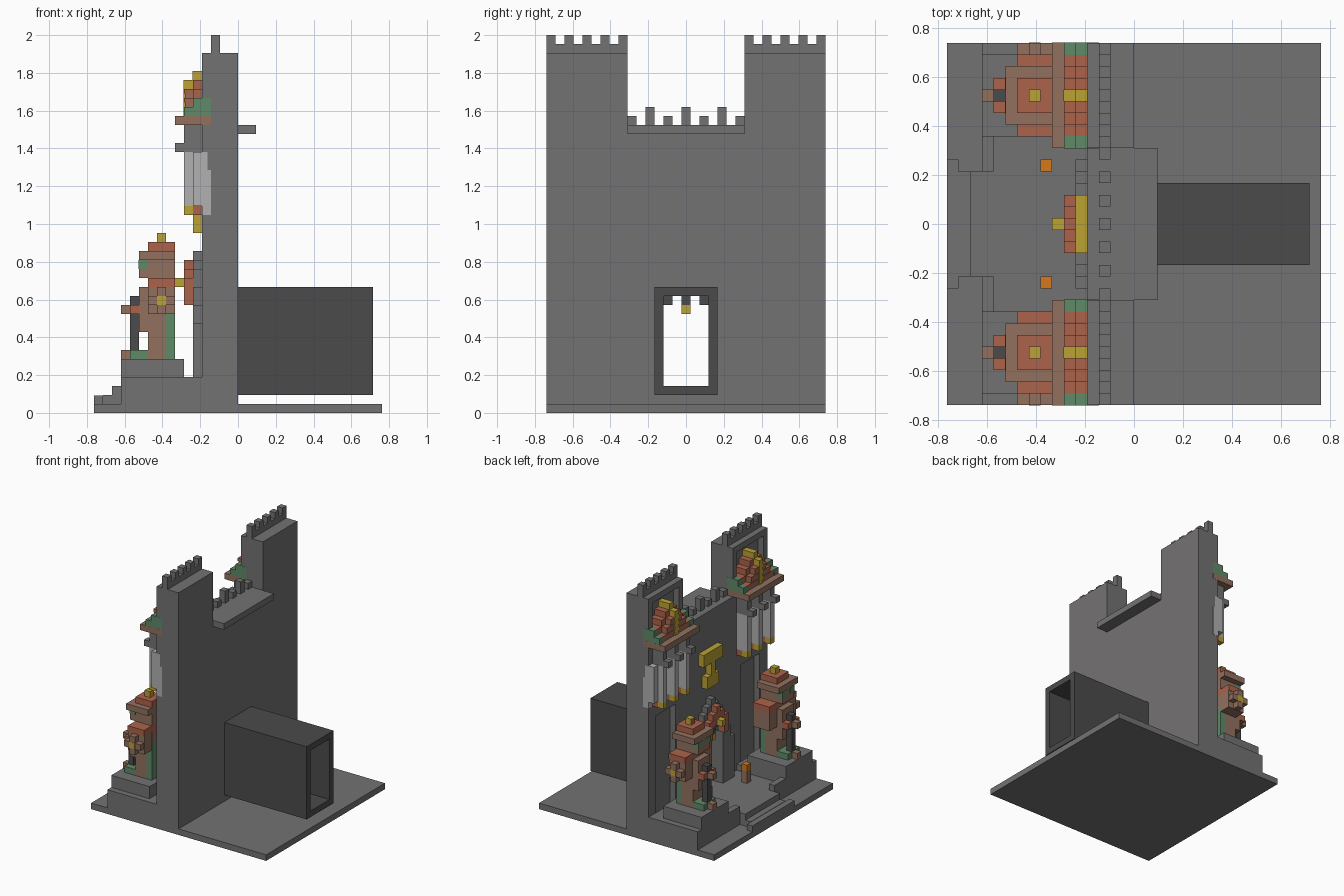
import bpy
import bmesh

default_cube = bpy.data.objects.get("Cube")
if default_cube:
    bpy.data.objects.remove(default_cube, do_unlink=True)

UNIT = 1 / 21      # one building block
TOWER = 11         # distance of tower axis from the middle


def make_material(name, red, green, blue):
    material = bpy.data.materials.new(name)
    material.use_nodes = True
    colour = (red, green, blue, 1)
    material.diffuse_color = colour
    shader = next(n for n in material.node_tree.nodes if n.type == "BSDF_PRINCIPLED")
    shader.inputs["Base Color"].default_value = colour
    return material


STONE = make_material("stone grey", .175, .17, .17)
DARK = make_material("dark grey", .07, .07, .07)
BROWN = make_material("clay brown", .29, .165, .115)
RED = make_material("brick red", .41, .125, .07)
GOLD = make_material("gold", .5, .36, .035)
GREEN = make_material("moss green", .115, .255, .14)
PALE = make_material("pale grey", .44, .44, .44)
ORANGE = make_material("flame orange", .66, .19, .01)


def build(name, material, boxes, mirror=False):
    """One object from boxes, each given as x, y and z ranges in blocks."""
    mesh = bpy.data.meshes.new(name)
    bm = bmesh.new()
    for x_range, y_range, z_range in boxes:
        sides = [y_range]
        if mirror:
            sides.append((-y_range[1], -y_range[0]))
        for side in sides:
            ranges = (x_range, side, z_range)
            cube = bmesh.ops.create_cube(bm, size=1)["verts"]
            for vert in cube:
                for axis, (low, high) in enumerate(ranges):
                    vert.co[axis] = (high if vert.co[axis] > 0 else low) * UNIT
    bm.to_mesh(mesh)
    bm.free()
    mesh.materials.append(material)
    obj = bpy.data.objects.new(name, mesh)
    bpy.context.collection.objects.link(obj)
    return obj


def pair(name, material, *boxes):
    return build(name, material, boxes, mirror=True)


def single(name, material, *boxes):
    return build(name, material, boxes)


def about(half, centre=0):
    """Range of the given half width around a centre."""
    return (centre - half, centre + half)


def tower(half):
    return about(half, TOWER)


# Ground, steps and terrace
single("ground_slab", STONE, ((-16, 16), about(15.5), (0, 1)))
single("front_steps", STONE,
       ((-16, -15), about(5.5), (1, 1.95)),
       ((-15, -14), about(4.5), (1, 2)),
       ((-14, -12), about(4.5), (1, 3)))
single("terrace_floor", STONE, ((-12, -3), about(7.5), (1, 3)))
pair("terrace_kerb", STONE, ((-13, -12), (4.5, 7.5), (1, 4)))
pair("lower_pedestal", STONE, ((-13, -4), (7.5, 15.5), (1, 4)))
pair("upper_pedestal", STONE, ((-13, -6), tower(3.5), (4, 6)))

# Main wall with doorway and two towers
pair("wall_side", STONE, ((-3, 0), (2.5, 15.5), (1, 32)))
single("wall_over_door", STONE, ((-4, 0), about(2.5), (13, 32)))
single("wall_sill", STONE, ((-4, 0), about(2.5), (1, 3)))
pair("wall_facing", STONE,
     ((-4, -3), (2.5, 8.5), (1, 32)),
     ((-4, -3), (13.5, 15.5), (1, 32)),
     ((-4, -3), (8.5, 13.5), (20, 32)))
pair("tower_block", STONE, ((-3, 0), (6.5, 15.5), (32, 40)))
pair("tower_frame", STONE,
     ((-4, -3), (6.5, 7.5), (32, 40)),
     ((-4, -3), (14.5, 15.5), (32, 40)),
     ((-4, -3), (7.5, 14.5), (39, 40)))

# Battlements
pair("tower_parapet", STONE, ((-3, -2), (6.5, 15.5), (40, 41)))
pair("tower_merlons", STONE,
     *[((-3, -2), about(.5, y), (41, 42)) for y in range(7, 16, 2)])
single("middle_merlons", STONE,
       *[((-3, -2), about(.5, y), (32, 33 if y % 4 else 34)) for y in range(-6, 7, 2)])
single("rear_balcony", STONE, ((0, 2), about(6.5), (31, 32)))

# Rear tunnel
pair("tunnel_wall", DARK, ((0, 15), (2.5, 3.5), (2, 14)))
single("tunnel_floor_and_roof", DARK,
       ((0, 15), about(2.5), (2, 3)),
       ((0, 15), about(2.5), (13, 14)))

# Portal: stepped grey arch with a red inner arch and gold keystone
ARCH_TOPS = (18, 17, 16, 14, 12, 10)
portal = []
for step, top in enumerate(ARCH_TOPS):
    bottom = 13 if step < 3 else 3
    portal.append(((-5, -4), about(.5, step), (bottom, top)))
pair("portal_arch", STONE, *portal)
pair("portal_teeth", DARK,
     ((-5, -4), (0, .5), (12, 13)),
     ((-5, -4), (1.5, 2.5), (12, 13)))
pair("portal_red_arch", RED,
     *[((-6, -5), about(.5, step), (15 - step, 17 - step)) for step in range(3)],
     ((-6, -5), (1.5, 2.5), (12, 14)))
single("portal_keystone", GOLD, ((-7, -5), about(.5), (14, 15)))
single("door_lamp", GOLD, ((-5, -4), about(.5), (11, 12)))

# Gold emblem above the portal
single("wall_emblem", GOLD,
       ((-5, -4), about(2.5), (24, 26)),
       ((-5, -4), about(.5), (22, 24)),
       ((-5, -4), about(1.5), (20, 22)))

# Hanging banners with brackets and coloured tips
STRIPS = (8, TOWER, 14)
pair("banner_strips", PALE, *[((-6, -4), about(.5, y), (23, 29)) for y in STRIPS])
pair("banner_tips", GOLD, *[((-6, -5), about(.5, y), (22, 23)) for y in STRIPS])
pair("banner_tip_backs", RED, *[((-5, -4), about(.5, y), (22, 23)) for y in STRIPS])
pair("banner_brackets", STONE,
     *[((-7, -4), about(.5, y), (29, 30)) for y in STRIPS],
     *[((-6, -4), about(.5, y), (30, 32)) for y in STRIPS])
pair("banner_edge", PALE,
     ((-5, -4), (14.5, 15.5), (23, 29)),
     ((-4.03, -3), (14.5, 15.53), (22, 27)),
     ((-4.03, -3.4), (14.5, 15.53), (27, 29)))

# Tower ornaments: ledge, stepped red mound, green ends, gold stripe
pair("ornament_ledge", BROWN, ((-7, -3), (6.5, 15.53), (32, 33)))
pair("ornament_green_ends", GREEN,
     *[box for y in (7, 15) for box in (
         ((-6, -5), about(.52, y), (33, 34)),
         ((-5, -3), about(.52, y), (33, 35)))])
mound_core, mound_steps = [], []
for step in range(3):
    half = 3.5 - step
    level = 33 + step
    mound_core.append(((-5.9, -3), tower(half - .05), (level, level + .5)))
    mound_steps.append(((-6, -5), tower(half), (level + .5, level + 1)))
    mound_steps.append(((-5, -3), tower(half), (level + 1, level + 2)))
pair("ornament_core", BROWN, *mound_core, ((-5, -3), tower(3.5), (33, 34)))
pair("ornament_red_steps", RED, *mound_steps)
pair("ornament_gold_stripe", GOLD,
     ((-6.05, -5), tower(.5), (33, 37)),
     ((-5.05, -3), tower(.5), (36, 38)))

# Guardian statues: body and cape
pair("statue_body", BROWN, ((-10, -8), tower(1.5), (6, 17)))
pair("statue_chest", BROWN, ((-11, -7), tower(1.5), (12, 14)),
     ((-11, -10), tower(1.5), (9, 12)))
pair("statue_cape", GREEN, ((-8, -7), tower(1.5), (6, 12)))
pair("statue_head", BROWN, ((-11, -7), tower(1.5), (15, 17)))
pair("statue_eyes", GREEN,
     *[((-11.05, -10), about(.55, TOWER + side), (16, 17)) for side in (-1, 1)])

# Statue arms, shoulder plates and shield
pair("statue_arms", BROWN,
     *[((-10, -7), about(.95, TOWER + 2.5 * side), (11, 14)) for side in (-1, 1)])
pair("statue_shoulders", RED, ((-10, -7), tower(3.5), (14, 15)))
pair("statue_shield", BROWN,
     ((-10, -7), (14.5, 15.5), (12, 13)),
     ((-9, -8), (14.5, 15.5), (11, 14)))
pair("shield_boss", GOLD, ((-9, -8), (14.5, 15.53), (12, 13)))

# Statue hat
pair("hat_brim", BROWN, ((-11, -7), tower(2.5), (17, 18)))
pair("hat_crown", RED, ((-10, -7), tower(1.5), (18, 19)),
     ((-9, -8), tower(.45), (19, 19.9)))
pair("hat_knob", GOLD, ((-9, -8), tower(.5), (19, 20)))

# Statue staff and feet
pair("statue_staff", DARK, ((-12, -11), tower(.5), (7, 13)))
pair("statue_hands", RED,
     *[((-12, -11), about(.5, TOWER + side), (11, 12)) for side in (-1, 1)])
pair("staff_foot", BROWN, ((-13, -12), tower(.5), (6, 7)),
     ((-13, -12), tower(.5), (11, 12)))
pair("statue_feet", GREEN, ((-12, -10), tower(1.5), (6, 7)))

# Torches on the terrace
pair("torch_post", BROWN, ((-8, -7), about(.5, 5), (3, 5)))
pair("torch_flame", ORANGE, ((-8, -7), about(.5, 5), (5, 6)))
